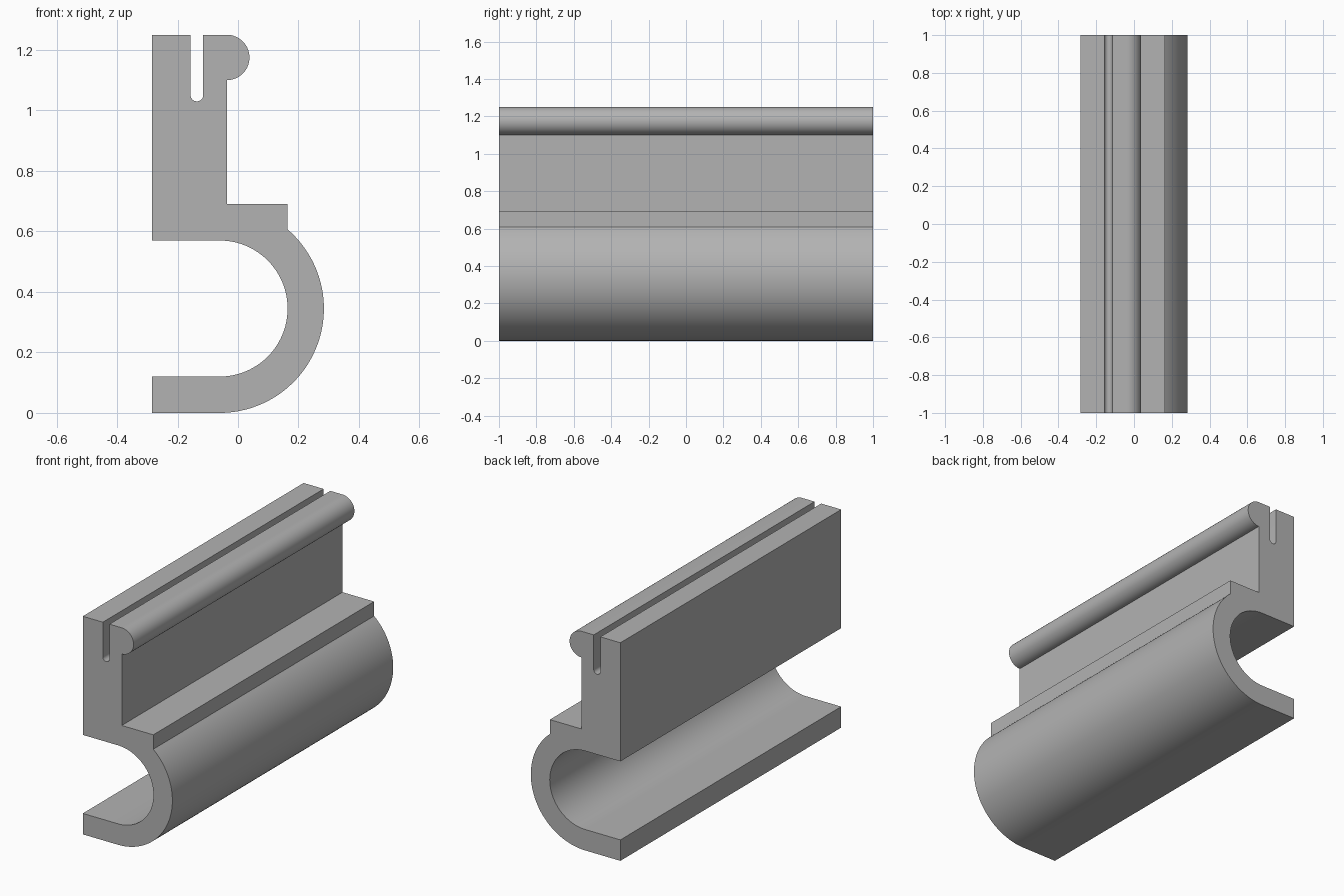
import bpy, bmesh
from math import cos, sin, radians, asin, degrees

if "Cube" in bpy.data.objects:
    bpy.data.objects.remove(bpy.data.objects["Cube"], do_unlink=True)

LEFT, WALL, STEP, TOP = -0.284, -0.037, 0.163, 1.25
HOOK_X, HOOK_Z, HOOK_R, INNER_R = -0.061, 0.345, 0.345, 0.225


def arc(cx, cz, r, start, end, steps):
    """Points on an arc in the x-z plane, angles in degrees."""
    angles = [radians(start + (end - start) * i / steps) for i in range(steps + 1)]
    return [(cx + r * cos(a), cz + r * sin(a)) for a in angles]


# Cross-section, counter-clockwise from the lower lip
step_angle = 90 - degrees(asin((STEP - HOOK_X) / HOOK_R))
profile = [(LEFT, 0)]
profile += arc(HOOK_X, HOOK_Z, HOOK_R, -90, step_angle, 48)        # hook outside
profile += [(STEP, 0.69), (WALL, 0.69)]                            # ledge
profile += arc(WALL, 1.175, 0.075, -90, 90, 32)                    # top bead
profile += [(-0.115, TOP)]
profile += arc(-0.136, 1.051, 0.021, 0, -180, 16)                  # slot bottom
profile += [(-0.157, TOP), (LEFT, TOP), (LEFT, HOOK_Z + INNER_R)]
profile += arc(HOOK_X, HOOK_Z, INNER_R, 90, -90, 48)               # hook inside
profile += [(LEFT, HOOK_Z - INNER_R)]

# Extrude the section along the rail
bm = bmesh.new()
face = bm.faces.new([bm.verts.new((x, -1, z)) for x, z in profile])
result = bmesh.ops.extrude_face_region(bm, geom=[face], use_keep_orig=True)
verts = [g for g in result["geom"] if isinstance(g, bmesh.types.BMVert)]
bmesh.ops.translate(bm, verts=verts, vec=(0, 2, 0))
bmesh.ops.recalc_face_normals(bm, faces=bm.faces)
mesh = bpy.data.meshes.new("hook_rail")
bm.to_mesh(mesh)
bm.free()
rail = bpy.data.objects.new("hook_rail", mesh)
bpy.context.collection.objects.link(rail)

# Plain grey material
grey = bpy.data.materials.new("plain_grey")
grey.use_nodes = True
colour = (0.45, 0.45, 0.45, 1)
grey.diffuse_color = colour
grey.node_tree.nodes["Principled BSDF"].inputs["Base Color"].default_value = colour
mesh.materials.append(grey)

# Smooth curves with crisp edges
bpy.ops.object.select_all(action="DESELECT")
rail.select_set(True)
bpy.context.view_layer.objects.active = rail
bpy.ops.object.shade_smooth_by_angle(angle=radians(30))
